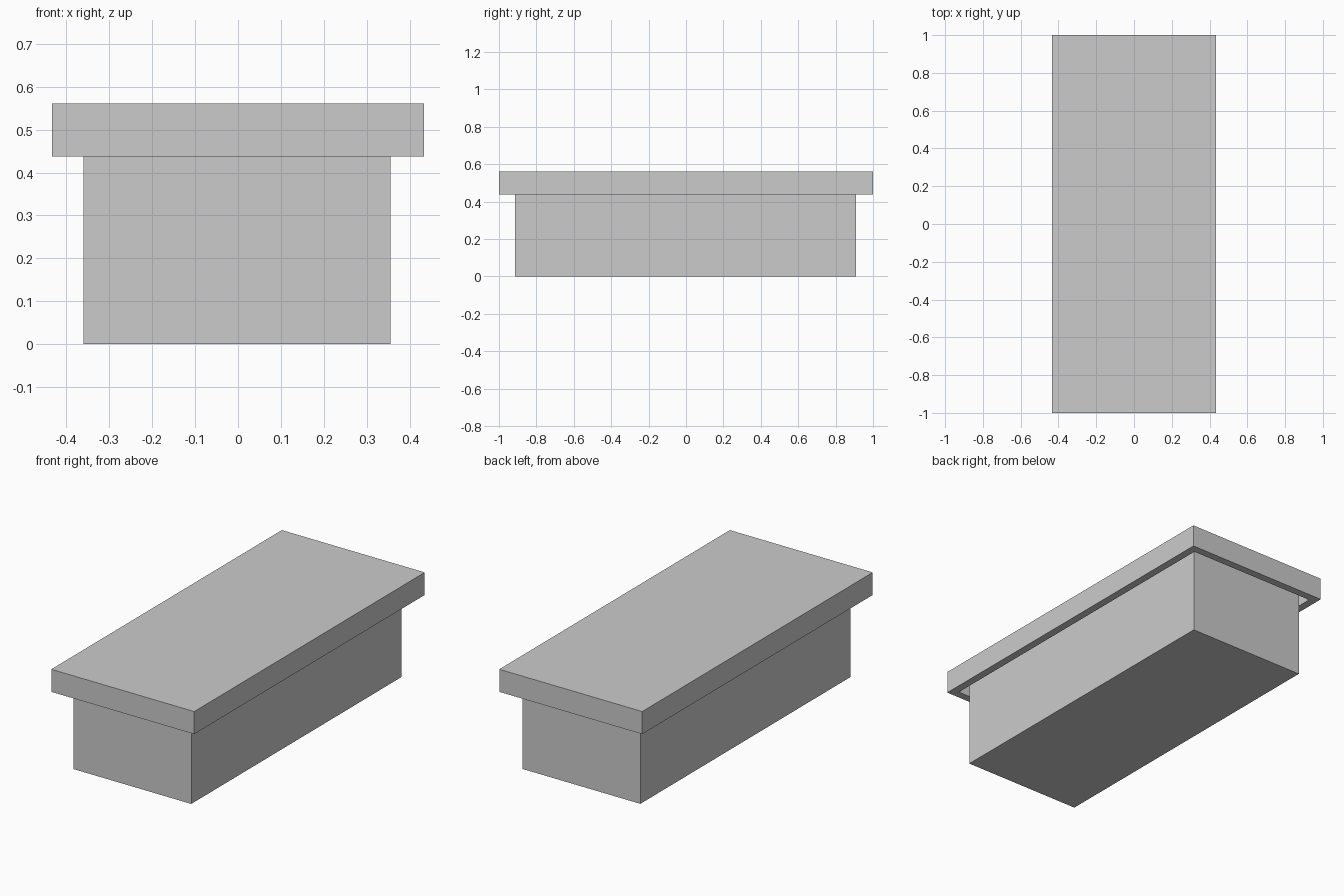
import bpy, bmesh

if "Cube" in bpy.data.objects:
    bpy.data.objects.remove(bpy.data.objects["Cube"])


def box(name, half_x, half_y, z0, z1, cx=0.0, cy=0.0):
    """Axis-aligned box from half sizes and a height range."""
    bm = bmesh.new()
    bmesh.ops.create_cube(bm, size=1)
    bmesh.ops.scale(bm, vec=(2 * half_x, 2 * half_y, z1 - z0), verts=bm.verts)
    bmesh.ops.translate(bm, vec=(cx, cy, (z0 + z1) / 2), verts=bm.verts)
    mesh = bpy.data.meshes.new(name)
    obj = bpy.data.objects.new(name, mesh)
    bpy.context.collection.objects.link(obj)
    return obj, bm


# Body: plain block whose top sits inside the lid
body, bm = box("body", 0.358, 0.912, 0.0, 0.495, -0.002, -0.002)
bm.to_mesh(body.data)
bm.free()

# Lid: slab with a recess underneath, slightly wider than the body
lid, bm = box("lid", 0.434, 1.0, 0.437, 0.561)
bm.normal_update()
under = min(bm.faces, key=lambda f: f.normal.z)
bmesh.ops.inset_region(bm, faces=[under], thickness=0.061)
# Push the inset face up to form the recess
recess = bmesh.ops.extrude_discrete_faces(bm, faces=[under])["faces"][0]
# Leave a narrow gap all around the body
for v in recess.verts:
    v.co.z = 0.50
bmesh.ops.recalc_face_normals(bm, faces=bm.faces)
bm.to_mesh(lid.data)
bm.free()
